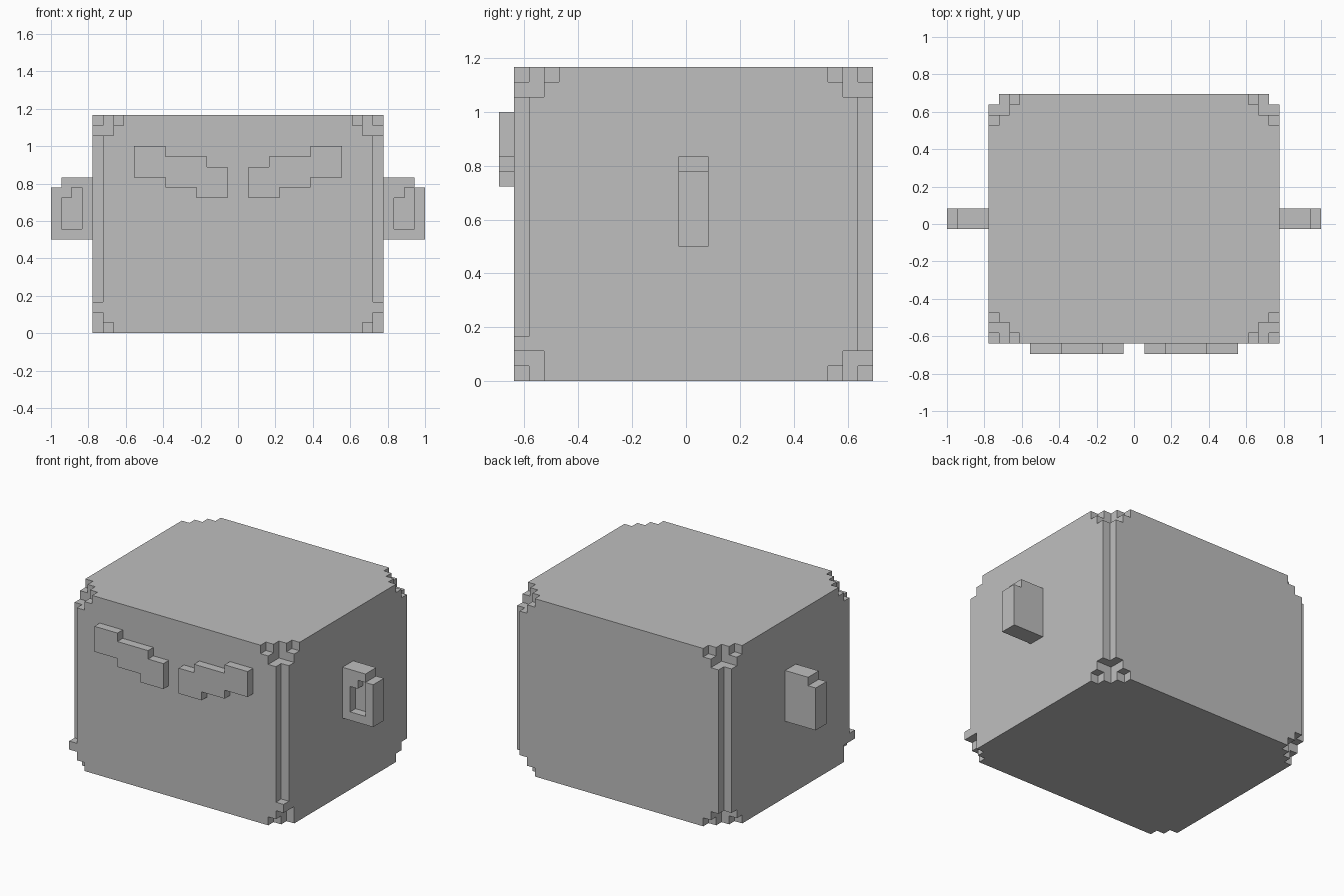
import bpy
import bmesh
import math
from mathutils import Vector
from itertools import product

U = 2 / 36  # one block

cube = bpy.data.objects.get("Cube")
if cube:
    bpy.data.objects.remove(cube, do_unlink=True)

grey = bpy.data.materials.new("plain_grey")
grey.use_nodes = True
COLOUR = (0.52, 0.52, 0.52, 1)
grey.diffuse_color = COLOUR
grey.node_tree.nodes["Principled BSDF"].inputs["Base Color"].default_value = COLOUR


def block_part(name, xs, ys, zs, keep):
    """Skin every kept block on the grid, then merge the flat areas."""
    cells = {c for c in product(xs, ys, zs) if keep(*c)}
    bm = bmesh.new()
    verts = {}

    def corner(p):
        if p not in verts:
            verts[p] = bm.verts.new(Vector((p[0], p[1] - 12.5, p[2])) * U)
        return verts[p]

    for cell in cells:
        for axis, side in product(range(3), (0, 1)):
            near = list(cell)
            near[axis] += 2 * side - 1
            if tuple(near) in cells:
                continue
            loop = []
            for s, t in ((0, 0), (1, 0), (1, 1), (0, 1)):
                p = list(cell)
                p[axis] += side
                p[(axis + 1) % 3] += s
                p[(axis + 2) % 3] += t
                loop.append(corner(tuple(p)))
            bm.faces.new(loop if side else loop[::-1])
    bmesh.ops.dissolve_limit(bm, angle_limit=math.radians(1),
                             verts=bm.verts[:], edges=bm.edges[:])
    mesh = bpy.data.meshes.new(name)
    bm.to_mesh(mesh)
    bm.free()
    mesh.materials.append(grey)
    obj = bpy.data.objects.new(name, mesh)
    bpy.context.collection.objects.link(obj)


# Body: box with stepped corners and notched upright edges
def body_rule(x, y, z):
    a = min(x + 14, 13 - x)
    b = min(y - 1, 24 - y)
    c = min(z, 20 - z)
    if y < 12 and z < 3:  # lower front corners are cut less
        return not (a == 0 and b < 2 and c < 2 or (a, b, c) == (1, 0, 0))
    if a == b == 0:
        return False
    return max(a, b, c) > 1 and sorted((a, b, c)) != [0, 0, 2]


block_part("body", range(-14, 14), range(1, 25), range(21), body_rule)


# Brows: stepped bars rising outwards
def brow_rule(x, y, z):
    d = x if x >= 0 else -1 - x
    low = 13 + (d >= 4) + (d >= 7)
    high = 16 + (d >= 3) + (d >= 7)
    return low <= z < high


block_part("left_brow", range(1, 10), [0], range(13, 18), brow_rule)
block_part("right_brow", range(-10, -1), [0], range(13, 18), brow_rule)


# Ears: slabs with a clipped outer corner and a stepped recess in front
def ear_rule(recess_x):
    def rule(x, y, z):
        if x in (-18, 17) and z == 14:
            return False
        column = x - recess_x
        recess = column in (0, 1) and 10 <= z < 13 + column
        return not (recess and y == 12)
    return rule


block_part("left_ear", range(14, 18), (12, 13), range(9, 15), ear_rule(15))
block_part("right_ear", range(-18, -14), (12, 13), range(9, 15), ear_rule(-17))
